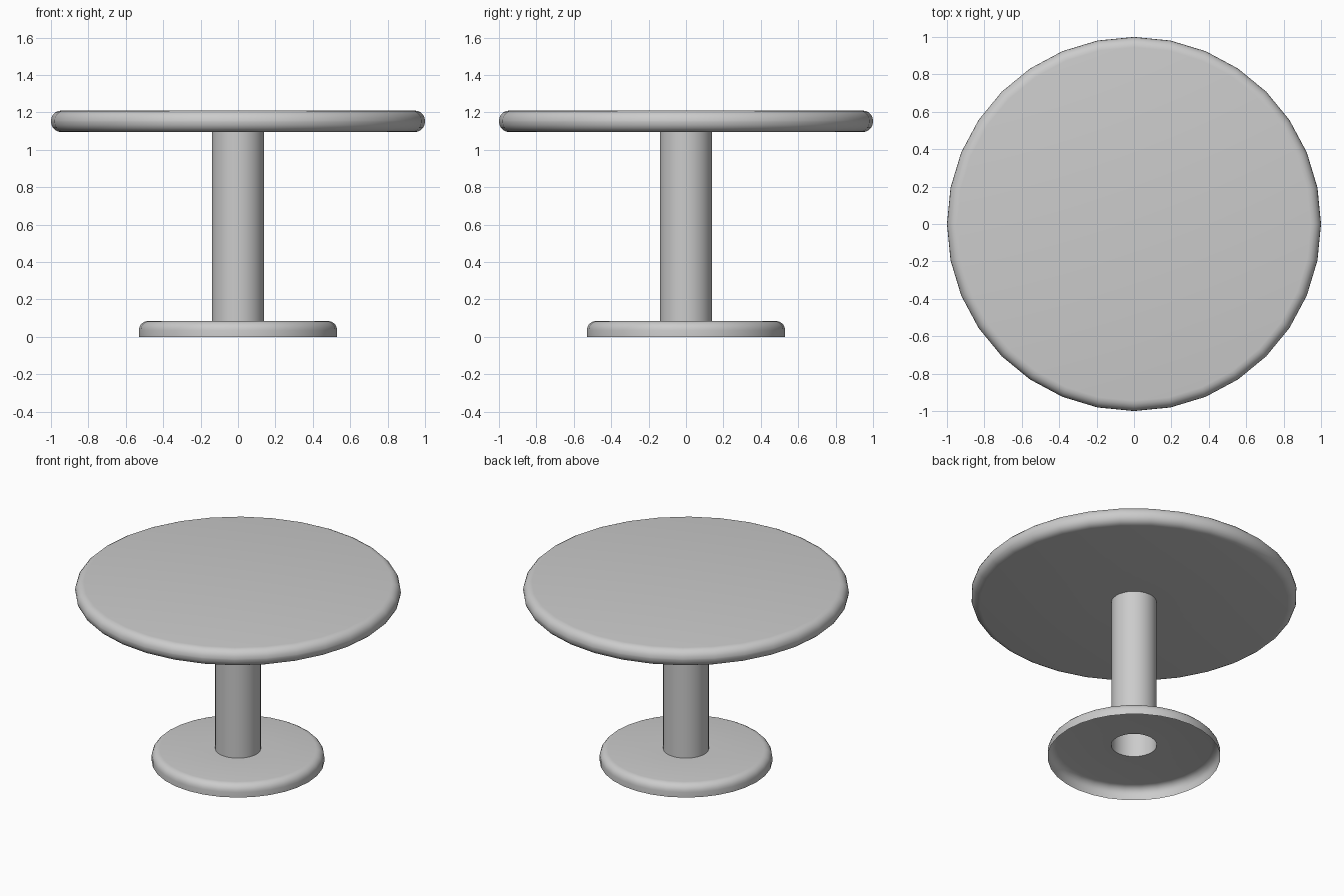
import bpy, bmesh, math

if "Cube" in bpy.data.objects:
    bpy.data.objects.remove(bpy.data.objects["Cube"])

SEGMENTS = 32


def arc(cx, cz, r, a0, a1, n=5):
    """Points (radius, z) of a rounded corner, angles in degrees."""
    return [(cx + r * math.cos(math.radians(a0 + (a1 - a0) * i / n)),
             cz + r * math.sin(math.radians(a0 + (a1 - a0) * i / n)))
            for i in range(n + 1)]


def lathe(name, profile):
    """Revolve a (radius, z) profile, listed bottom to top, around z."""
    bm = bmesh.new()
    verts = [bm.verts.new((r, 0, z)) for r, z in profile]
    edges = [bm.edges.new(p) for p in zip(verts, verts[1:])]
    bmesh.ops.spin(bm, geom=verts + edges, cent=(0, 0, 0), axis=(0, 0, 1),
                   angle=math.tau, steps=SEGMENTS, use_duplicate=False)
    bmesh.ops.remove_doubles(bm, verts=bm.verts, dist=1e-4)
    bmesh.ops.recalc_face_normals(bm, faces=bm.faces)
    # open shells: make sure the outermost faces point outwards
    f = max(bm.faces, key=lambda f: f.calc_center_median().xy.length)
    if f.normal.xy.dot(f.calc_center_median().xy) < 0:
        bmesh.ops.reverse_faces(bm, faces=bm.faces)
    mesh = bpy.data.meshes.new(name)
    bm.to_mesh(mesh)
    bm.free()
    obj = bpy.data.objects.new(name, mesh)
    bpy.context.collection.objects.link(obj)
    bpy.context.view_layer.objects.active = obj
    bpy.ops.object.select_all(action='DESELECT')
    obj.select_set(True)
    bpy.ops.object.shade_smooth_by_angle(angle=math.radians(35))
    return obj


# Foot: hollow shell, open underneath, with a hole where the column meets it
lathe("base", [(0.53, 0.0)] + arc(0.48, 0.035, 0.05, 0, 90) + [(0.14, 0.085)])

# Hollow column
lathe("column", [(0.14, 0.085), (0.14, 1.095)])

# Round top with softened rim
lathe("table_top", [(0.14, 1.095)] + arc(0.945, 1.15, 0.055, -90, 0)
      + arc(0.945, 1.155, 0.055, 0, 90) + [(0.0, 1.21)])
